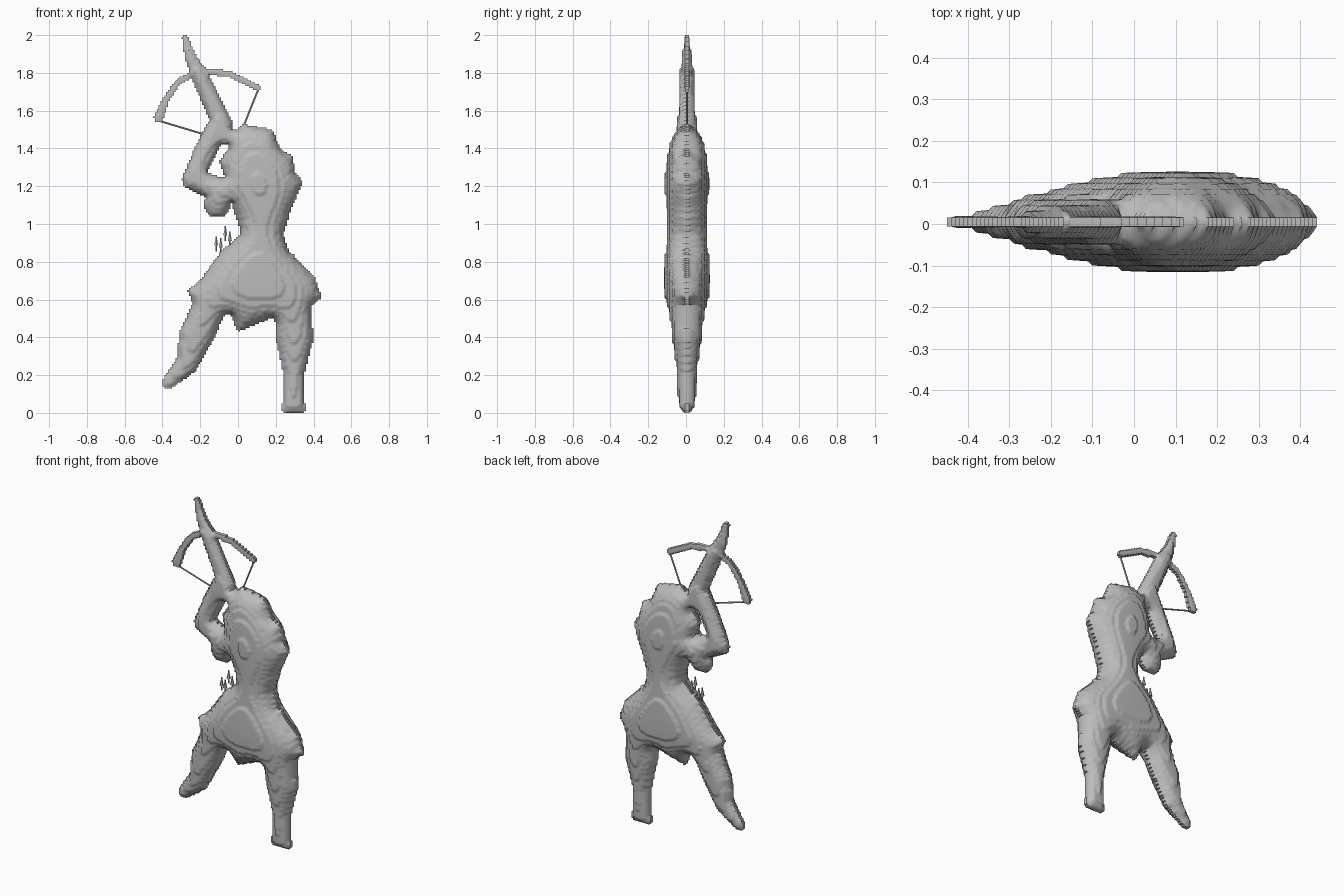
import bpy
import math
from mathutils import Vector
from mathutils.geometry import intersect_point_line

CELL = 0.01      # width of one surface cell
STEP = 0.0133    # height of one terrace
SPREAD = 0.12    # rim distance over which the figure swells
SWELL = 1.3      # strength of the swelling
MIDDLE = 0.005   # y of the middle plane

old = bpy.data.objects.get("Cube")
if old:
    bpy.data.objects.remove(old, do_unlink=True)

grey = bpy.data.materials.new("stone_grey")
grey.use_nodes = True
grey.diffuse_color = (0.5, 0.5, 0.5, 1)
grey.node_tree.nodes["Principled BSDF"].inputs["Base Color"].default_value = grey.diffuse_color

owner = {}       # which part each cell of the figure belongs to


def claim(name, points, margin, test):
    """Give every free cell inside a shape to the named part."""
    xs = [p[0] for p in points]
    zs = [p[1] for p in points]
    columns = range(math.floor((min(xs) - margin) / CELL), math.ceil((max(xs) + margin) / CELL))
    rows = range(max(0, math.floor((min(zs) - margin) / CELL)),
                 math.ceil((max(zs) + margin) / CELL))
    for i in columns:
        for j in rows:
            if (i, j) not in owner and test((i + .5) * CELL, (j + .5) * CELL):
                owner[i, j] = name


def outlined_part(name, points):
    """A part bounded by straight edges between (x, z) points."""
    def inside(x, z):
        hit = False
        for (ax, az), (bx, bz) in zip(points, points[1:] + points[:1]):
            if (az > z) != (bz > z) and x < ax + (z - az) * (bx - ax) / (bz - az):
                hit = not hit
        return hit
    claim(name, points, 0, inside)


def limb_part(name, points):
    """A rounded, tapering part along (x, z, radius) points."""
    def inside(x, z):
        here = Vector((x, z, 0))
        for (ax, az, ar), (bx, bz, br) in zip(points, points[1:]):
            a, b = Vector((ax, az, 0)), Vector((bx, bz, 0))
            t = min(1, max(0, intersect_point_line(here, a, b)[1]))
            if (a.lerp(b, t) - here).length < ar + t * (br - ar):
                return True
        return False
    claim(name, points, max(p[2] for p in points), inside)


# Body
outlined_part("torso_and_head", [
    (-.04, 1.48), (.03, 1.53), (.18, 1.5), (.23, 1.39), (.29, 1.36), (.3, 1.28),
    (.345, 1.22), (.285, 1.09), (.24, .94), (.27, .86), (0, .9), (.01, .98),
    (-.03, 1.09), (-.07, 1.25), (-.1, 1.33), (-.05, 1.4)])
outlined_part("skirt", [
    (.01, .94), (-.09, .855), (-.2, .7), (-.27, .65), (-.22, .54), (-.04, .52),
    (0, .43), (.2, .51), (.39, .57), (.445, .61), (.4, .73), (.27, .86), (.24, .94)])
limb_part("right_leg", [
    (-.15, .56, .09), (-.22, .41, .09), (-.27, .26, .06), (-.37, .16, .035)])
limb_part("left_leg", [
    (.29, .55, .1), (.3, .39, .098), (.295, .2, .054), (.295, .07, .052),
    (.265, .03, .036), (.325, .03, .036)])
limb_part("right_arm", [
    (-.05, 1.46, .045), (-.12, 1.49, .06), (-.185, 1.36, .057), (-.24, 1.235, .055),
    (-.09, 1.18, .068), (-.11, 1.105, .07)])

# Crossbow
limb_part("crossbow_stock", [
    (-.28, 1.985, .015), (-.25, 1.88, .03), (-.19, 1.76, .047), (-.08, 1.52, .052)])
limb_part("right_bow_limb", [
    (-.42, 1.565, .026), (-.38, 1.66, .017), (-.32, 1.75, .015), (-.22, 1.805, .018)])
limb_part("left_bow_limb", [
    (-.2, 1.81, .018), (-.04, 1.795, .016), (.03, 1.755, .016), (.105, 1.72, .016)])

# Corners of the cells, and those lying fully inside the figure
corners = {(i + a, j + b) for i, j in owner for a in (0, 1) for b in (0, 1)}
inner = sorted((i, j) for i, j in corners
               if all((i - a, j - b) in owner for a in (0, 1) for b in (0, 1)))

# Let the figure swell like a membrane pinned at its rim
bulge = dict.fromkeys(corners, 0.0)
for sweep in range(150):
    for i, j in inner:
        around = bulge[i - 1, j] + bulge[i + 1, j] + bulge[i, j - 1] + bulge[i, j + 1]
        target = (around + CELL ** 2) / (4 + (CELL / SPREAD) ** 2)
        bulge[i, j] += 1.8 * (target - bulge[i, j])


def half_depth(corner):
    height = SWELL * math.sqrt(max(0, bulge[corner]))
    terrace = round(height / STEP) * STEP
    return max(.011, .7 * terrace + .3 * height)


depth = {corner: half_depth(corner) for corner in corners}


def finish(obj, name):
    obj.name = name
    obj.data.materials.append(grey)
    bpy.ops.object.select_all(action='DESELECT')
    obj.select_set(True)
    bpy.context.view_layer.objects.active = obj
    bpy.ops.object.shade_smooth_by_angle(angle=math.radians(50))


def build_part(name):
    """Front and back terraced surfaces, joined by walls along the rim."""
    verts, index, faces = [], {}, []

    def vert(corner, side):
        if (corner, side) not in index:
            index[corner, side] = len(verts)
            x, z = corner
            verts.append((x * CELL, MIDDLE + side * depth[corner], z * CELL))
        return index[corner, side]

    for (i, j), part in owner.items():
        if part != name:
            continue
        ring = [(i, j), (i + 1, j), (i + 1, j + 1), (i, j + 1)]
        faces.append([vert(corner, -1) for corner in ring])
        faces.append([vert(corner, 1) for corner in reversed(ring)])
        neighbours = [(i, j - 1), (i + 1, j), (i, j + 1), (i - 1, j)]
        for a, b, near in zip(ring, ring[1:] + ring[:1], neighbours):
            if near not in owner:
                faces.append([vert(b, -1), vert(a, -1), vert(a, 1), vert(b, 1)])
    mesh = bpy.data.meshes.new(name)
    mesh.from_pydata(verts, [], faces)
    obj = bpy.data.objects.new(name, mesh)
    bpy.context.collection.objects.link(obj)
    finish(obj, name)


for part_name in sorted(set(owner.values())):
    build_part(part_name)


def rod(name, start, end, radius, tip):
    a, b = (Vector((x, MIDDLE, z)) for x, z in (start, end))
    bpy.ops.mesh.primitive_cone_add(vertices=6, radius1=radius, radius2=tip,
                                    depth=(b - a).length, location=(a + b) / 2)
    obj = bpy.context.object
    obj.rotation_euler = (b - a).to_track_quat('Z', 'Y').to_euler()
    finish(obj, name)


# Bowstring halves
rod("right_bowstring", (-.43, 1.55), (-.18, 1.475), .005, .005)
rod("left_bowstring", (.11, 1.72), (.03, 1.52), .005, .005)

# Quiver bolts at the hip, with a slim shaft and a wider head
for n, top in enumerate([.935, .925, .99, .96]):
    x = -.115 + n * .024
    rod(f"bolt_shaft_{n}", (x, top - .08), (x, top), .005, .004)
    rod(f"bolt_head_{n}", (x, top - .05), (x, top), .012, .002)
